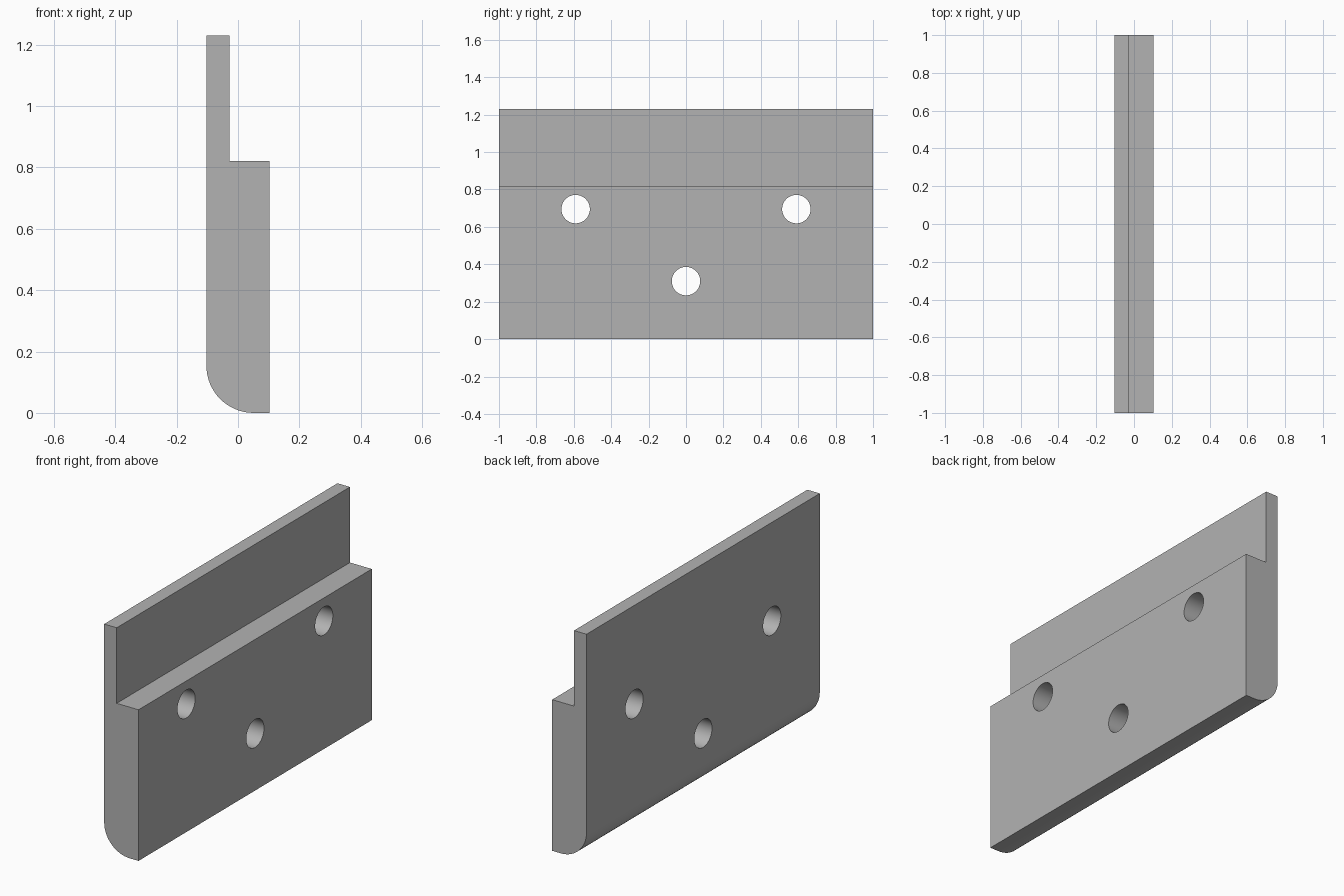
import bpy, bmesh, math
from mathutils import Matrix

cube = bpy.data.objects.get("Cube")
if cube:
    bpy.data.objects.remove(cube, do_unlink=True)

HALF_X, HEIGHT, RADIUS = 0.103, 1.23, 0.154
LIP_X, STEP_Z = -0.028, 0.82
HOLE_RADIUS = 0.076
HOLES = [(-0.59, 0.695), (0.59, 0.695), (0, 0.31)]

grey = bpy.data.materials.new("plain grey")
grey.use_nodes = True
colour = (0.45, 0.45, 0.45, 1)
grey.diffuse_color = colour
grey.node_tree.nodes["Principled BSDF"].inputs["Base Color"].default_value = colour


def add_object(name, bm):
    bmesh.ops.recalc_face_normals(bm, faces=bm.faces)
    mesh = bpy.data.meshes.new(name)
    bm.to_mesh(mesh)
    bm.free()
    mesh.materials.append(grey)
    obj = bpy.data.objects.new(name, mesh)
    bpy.context.collection.objects.link(obj)
    return obj


# Stepped plate with a rounded lower edge, extruded along y
profile = [(HALF_X, 0), (HALF_X, STEP_Z), (LIP_X, STEP_Z),
           (LIP_X, HEIGHT), (-HALF_X, HEIGHT)]
steps = 16
for i in range(steps + 1):
    a = math.pi / 2 * i / steps
    profile.append((-HALF_X + RADIUS * (1 - math.cos(a)),
                    RADIUS * (1 - math.sin(a))))
bm = bmesh.new()
face = bm.faces.new([bm.verts.new((x, -1, z)) for x, z in profile])
ext = bmesh.ops.extrude_face_region(bm, geom=[face])
moved = [v for v in ext["geom"] if isinstance(v, bmesh.types.BMVert)]
bmesh.ops.translate(bm, verts=moved, vec=(0, 2, 0))
plate = add_object("stepped_plate", bm)

# Three bolt holes through the plate
bm = bmesh.new()
for y, z in HOLES:
    bmesh.ops.create_cone(
        bm, cap_ends=True, segments=48, radius1=HOLE_RADIUS,
        radius2=HOLE_RADIUS, depth=1,
        matrix=Matrix.Translation((0, y, z)) @ Matrix.Rotation(math.pi / 2, 4, "Y"))
cutter = add_object("hole_cutter", bm)
cutter.hide_render = True

cut = plate.modifiers.new("bolt_holes", "BOOLEAN")
cut.operation = "DIFFERENCE"
cut.solver = "EXACT"
cut.object = cutter
bpy.ops.object.select_all(action="DESELECT")
plate.select_set(True)
bpy.context.view_layer.objects.active = plate
bpy.ops.object.modifier_apply(modifier=cut.name)
bpy.data.objects.remove(cutter, do_unlink=True)

# Smooth the rounded edge and hole walls, keeping corners sharp
bpy.ops.object.shade_smooth_by_angle(angle=math.radians(30))
